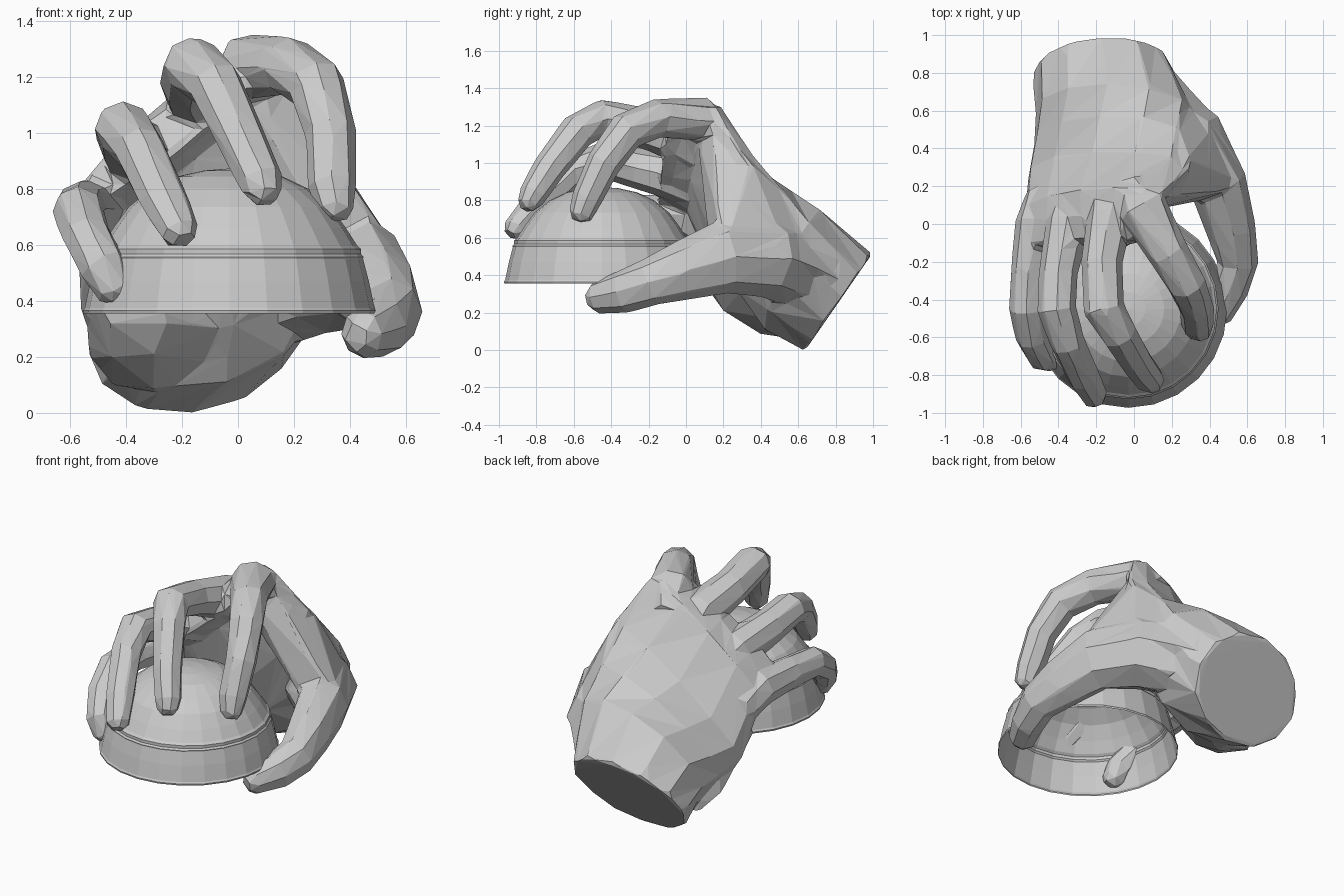
import bpy, bmesh
from math import sin, cos, tau
from mathutils import Vector as V


def finish(bm, name):
    bmesh.ops.recalc_face_normals(bm, faces=bm.faces)
    me = bpy.data.meshes.new(name)
    bm.to_mesh(me)
    bm.free()
    ob = bpy.data.objects.new(name, me)
    bpy.context.collection.objects.link(ob)
    return ob


def loft(name, sections, sides):
    """Closed skin over elliptical sections (centre, half axis, half axis)."""
    bm = bmesh.new()
    rings = []
    for c, u, v in sections:
        c, u, v = V(c), V(u), V(v)
        rings.append([bm.verts.new(c + u * cos(tau * i / sides) + v * sin(tau * i / sides))
                      for i in range(sides)])
    for a, b in zip(rings, rings[1:]):
        for i in range(sides):
            j = (i + 1) % sides
            bm.faces.new((a[i], a[j], b[j], b[i]))
    bm.faces.new(rings[0])
    bm.faces.new(rings[-1])
    return finish(bm, name)


def hull(name, points):
    bm = bmesh.new()
    for p in points:
        bm.verts.new(p)
    bmesh.ops.convex_hull(bm, input=bm.verts)
    loose = [v for v in bm.verts if not v.link_faces]
    bmesh.ops.delete(bm, geom=loose, context='VERTS')
    return finish(bm, name)


def digit(name, path, ref, sides=8, k=1.1):
    """Finger: path of (x, y, z, radius along ref, radius across)."""
    pts = [V(p[:3]) for p in path]
    secs = []
    for i, p in enumerate(path):
        t = (pts[min(i + 1, len(pts) - 1)] - pts[max(i - 1, 0)]).normalized()
        u = (V(ref) - V(ref).dot(t) * t).normalized()
        secs.append((pts[i], u * p[3] * k, u.cross(t) * p[4] * k))
    c, u, v = secs[-1]
    secs.append((c + t * u.length * 0.5, u * 0.6, v * 0.6))   # rounded tip
    return loft(name, secs, sides)


# Palm and wrist
hand = loft("hand", [
    ((-0.17, 0.815, 0.255), (0.37, 0.02, 0.03), (0, 0.18, 0.26)),
    ((-0.09, 0.58, 0.42), (0.43, 0.0, 0.12), (-0.05, 0.16, 0.31)),
    ((-0.10, 0.43, 0.54), (0.43, 0.02, 0.23), (-0.08, 0.14, 0.23)),
    ((-0.13, 0.27, 0.69), (0.43, 0.03, 0.34), (-0.09, 0.11, 0.13)),
    ((-0.22, 0.10, 0.99), (0.36, 0.05, 0.32), (-0.07, 0.08, 0.08)),
    ((-0.25, -0.02, 1.00), (0.32, 0.04, 0.26), (-0.05, 0.05, 0.08)),
    ((-0.26, -0.11, 0.99), (0.31, 0.02, 0.22), (-0.03, 0.03, 0.07)),
], 12)

# Web of flesh between index knuckle and thumb
web = hull("thumb_web", [
    (0.09, 0.14, 1.28), (0.02, 0.06, 1.15), (0.22, 0.16, 1.02), (0.12, 0.12, 0.85),
    (0.47, 0.17, 0.72), (0.40, 0.13, 0.5), (0.57, 0.22, 0.58), (0.45, 0.54, 0.52),
    (0.29, 0.35, 1.0), (0.22, 0.62, 0.72), (0.19, 0.84, 0.36), (0.05, 0.5, 0.6)])

# Fleshy heel on the little finger side
heel = hull("palm_heel", [
    (-0.2, 0.62, 0.05), (-0.45, 0.5, 0.1), (-0.53, 0.4, 0.2), (-0.3, 0.4, 0.085),
    (-0.45, 0.22, 0.2), (-0.3, 0.2, 0.21), (-0.46, 0.12, 0.32), (-0.25, 0.13, 0.33),
    (-0.56, 0.1, 0.5), (-0.5, 0.4, 0.4), (-0.2, 0.4, 0.5), (-0.35, 0.1, 0.6),
    (0.0, 0.5, 0.16), (-0.05, 0.3, 0.3)])

# Thumb and fingers
X, Z = (1, 0, 0), (0, 0, 1)
thumb = digit("thumb", [
    (0.06, 0.64, 0.40, 0.18, 0.16), (0.29, 0.43, 0.49, 0.19, 0.19),
    (0.45, 0.20, 0.50, 0.18, 0.14), (0.515, -0.03, 0.42, 0.145, 0.12),
    (0.55, -0.20, 0.36, 0.115, 0.10), (0.51, -0.34, 0.31, 0.105, 0.09),
    (0.44, -0.48, 0.28, 0.08, 0.075)], Z)
index = digit("index_finger", [
    (0.00, 0.20, 1.13, 0.08, 0.08), (0.05, 0.08, 1.235, 0.12, 0.11),
    (0.18, -0.15, 1.24, 0.10, 0.095), (0.28, -0.32, 1.17, 0.095, 0.095),
    (0.33, -0.44, 1.00, 0.085, 0.085), (0.335, -0.53, 0.81, 0.08, 0.075),
    (0.35, -0.565, 0.72, 0.06, 0.06)], X)
middle = digit("middle_finger", [
    (-0.12, 0.17, 1.00, 0.09, 0.10), (-0.13, 0.03, 1.11, 0.11, 0.12),
    (-0.17, -0.20, 1.18, 0.10, 0.10), (-0.16, -0.45, 1.24, 0.10, 0.095),
    (-0.08, -0.58, 1.17, 0.09, 0.09), (0.02, -0.74, 0.96, 0.08, 0.08),
    (0.08, -0.82, 0.83, 0.075, 0.07), (0.095, -0.845, 0.78, 0.06, 0.055)], X)
ring = digit("ring_finger", [
    (-0.33, 0.14, 0.82, 0.09, 0.10), (-0.35, 0.0, 0.91, 0.11, 0.12),
    (-0.40, -0.25, 0.97, 0.095, 0.10), (-0.41, -0.45, 1.015, 0.095, 0.09),
    (-0.35, -0.63, 0.94, 0.085, 0.085), (-0.26, -0.82, 0.75, 0.08, 0.075),
    (-0.205, -0.92, 0.64, 0.065, 0.06)], X)
pinky = digit("little_finger", [
    (-0.49, 0.14, 0.63, 0.08, 0.10), (-0.52, 0.0, 0.72, 0.10, 0.11),
    (-0.56, -0.25, 0.73, 0.085, 0.09), (-0.57, -0.45, 0.72, 0.085, 0.085),
    (-0.54, -0.60, 0.63, 0.08, 0.08), (-0.48, -0.70, 0.52, 0.08, 0.08),
    (-0.44, -0.72, 0.43, 0.06, 0.06)], X)


def modify(kind, **settings):
    mod = hand.modifiers.new("step", kind)
    for key, value in settings.items():
        setattr(mod, key, value)
    bpy.ops.object.modifier_apply(modifier=mod.name)


# Fuse the hand into one skin, soften the seams, then facet it again
bpy.context.view_layer.objects.active = hand
for part in (web, heel, thumb, index, middle, ring, pinky):
    modify('BOOLEAN', operation='UNION', solver='EXACT', object=part)
    bpy.data.objects.remove(part)
modify('REMESH', mode='VOXEL', voxel_size=0.014)
modify('SMOOTH', factor=0.5, iterations=6)
modify('DECIMATE', ratio=min(1.0, 1300 / (2 * len(hand.data.polygons))))
for poly in hand.data.polygons:
    poly.use_smooth = False

# Open dome cup with a rim lip and a raised band
profile = [(0.521, 0.355), (0.523, 0.365), (0.517, 0.375), (0.497, 0.47),
           (0.476, 0.55), (0.478, 0.557), (0.469, 0.567), (0.469, 0.585), (0.455, 0.597),
           (0.415, 0.66), (0.36, 0.735), (0.28, 0.80), (0.19, 0.843), (0.09, 0.865)]
N = 24
bm = bmesh.new()
rings = [[bm.verts.new((-0.03 + r * cos(tau * i / N), -0.45 + r * sin(tau * i / N), z))
          for i in range(N)] for r, z in profile]
for a, b in zip(rings, rings[1:]):
    for i in range(N):
        j = (i + 1) % N
        bm.faces.new((a[i], a[j], b[j], b[i]))
top = bm.verts.new((-0.03, -0.45, 0.872))
for i in range(N):
    bm.faces.new((rings[-1][i], rings[-1][(i + 1) % N], top))
finish(bm, "dome_cup")
